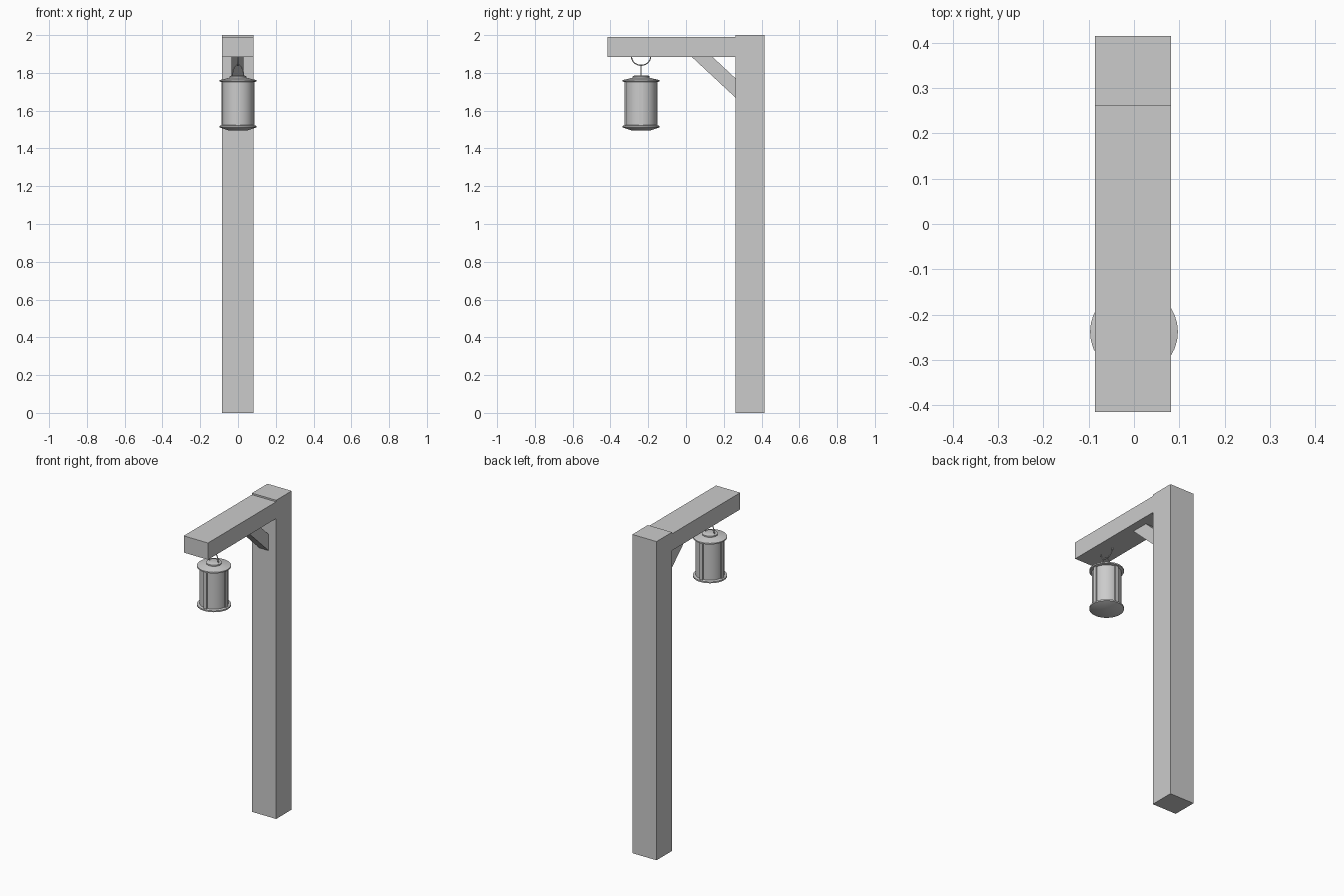
import bpy, bmesh, math

if "Cube" in bpy.data.objects:
    bpy.data.objects.remove(bpy.data.objects["Cube"])

LY = -0.238  # lantern axis position in y


def mesh_object(name, verts, faces, smooth=False):
    me = bpy.data.meshes.new(name)
    me.from_pydata(verts, [], faces)
    bm = bmesh.new()
    bm.from_mesh(me)
    bmesh.ops.remove_doubles(bm, verts=bm.verts, dist=1e-5)
    bmesh.ops.recalc_face_normals(bm, faces=bm.faces)
    bm.to_mesh(me)
    bm.free()
    ob = bpy.data.objects.new(name, me)
    bpy.context.collection.objects.link(ob)
    if smooth:
        bpy.ops.object.select_all(action='DESELECT')
        ob.select_set(True)
        bpy.context.view_layer.objects.active = ob
        bpy.ops.object.shade_smooth_by_angle(angle=math.radians(35))
    return ob


def prism(name, x0, x1, profile):
    """Extrude a (y, z) profile along x."""
    n = len(profile)
    verts = [(x, y, z) for x in (x0, x1) for y, z in profile]
    faces = [tuple(range(n)), tuple(range(n, 2 * n))]
    faces += [(i, (i + 1) % n, n + (i + 1) % n, n + i) for i in range(n)]
    return mesh_object(name, verts, faces)


def box(name, x0, x1, y0, y1, z0, z1):
    return prism(name, x0, x1, [(y0, z0), (y1, z0), (y1, z1), (y0, z1)])


def lathe(name, profile, sides=32):
    """Spin an (r, z) profile around the lantern axis, with flat caps."""
    verts, faces, m = [], [], len(profile)
    for r, z in profile:
        for s in range(sides):
            a = 2 * math.pi * s / sides
            verts.append((r * math.cos(a), LY + r * math.sin(a), z))
    for j in range(m - 1):
        for s in range(sides):
            t = (s + 1) % sides
            faces.append((j * sides + s, j * sides + t,
                          (j + 1) * sides + t, (j + 1) * sides + s))
    faces += [tuple(range(sides)), tuple(range((m - 1) * sides, m * sides))]
    return mesh_object(name, verts, faces, True)


def wire(name, points, radius):
    cu = bpy.data.curves.new(name, 'CURVE')
    cu.dimensions = '3D'
    cu.bevel_depth = radius
    cu.bevel_resolution = 2
    cu.use_fill_caps = True
    sp = cu.splines.new('POLY')
    sp.points.add(len(points) - 1)
    for p, c in zip(sp.points, points):
        p.co = (*c, 1)
    ob = bpy.data.objects.new(name, cu)
    bpy.context.collection.objects.link(ob)
    return ob


# Timber frame
box("post", -0.086, 0.082, 0.261, 0.415, 0, 2.0)
box("beam", -0.086, 0.082, -0.415, 0.261, 1.885, 1.99)
prism("brace", -0.035, 0.03,
      [(0.03, 1.885), (0.14, 1.885), (0.261, 1.772), (0.261, 1.67)])

# Hook under the beam and lantern handle
arc = [math.pi * i / 16 for i in range(17)]
wire("hook", [(0, LY + 0.051 * math.cos(a), 1.888 - 0.048 * math.sin(a)) for a in arc], 0.003)
wire("handle", [(0.03 * math.cos(a), LY, 1.783 + 0.06 * math.sin(a)) for a in arc], 0.003)

# Lantern body
lathe("lantern_cap", [(0.038, 1.785), (0.044, 1.782), (0.044, 1.774),
                      (0.097, 1.762), (0.097, 1.754), (0.08, 1.75)])
lathe("lantern_glass", [(0.082, 1.755), (0.082, 1.515)])
lathe("lantern_base", [(0.08, 1.524), (0.097, 1.52), (0.097, 1.511), (0.05, 1.495)])

# Four upright bars
for i in range(4):
    bar = box("lantern_bar", -0.011, 0.011, -0.088, -0.074, 1.515, 1.757)
    bar.location = (0, LY, 0)
    bar.rotation_euler = (0, 0, i * math.pi / 2)
